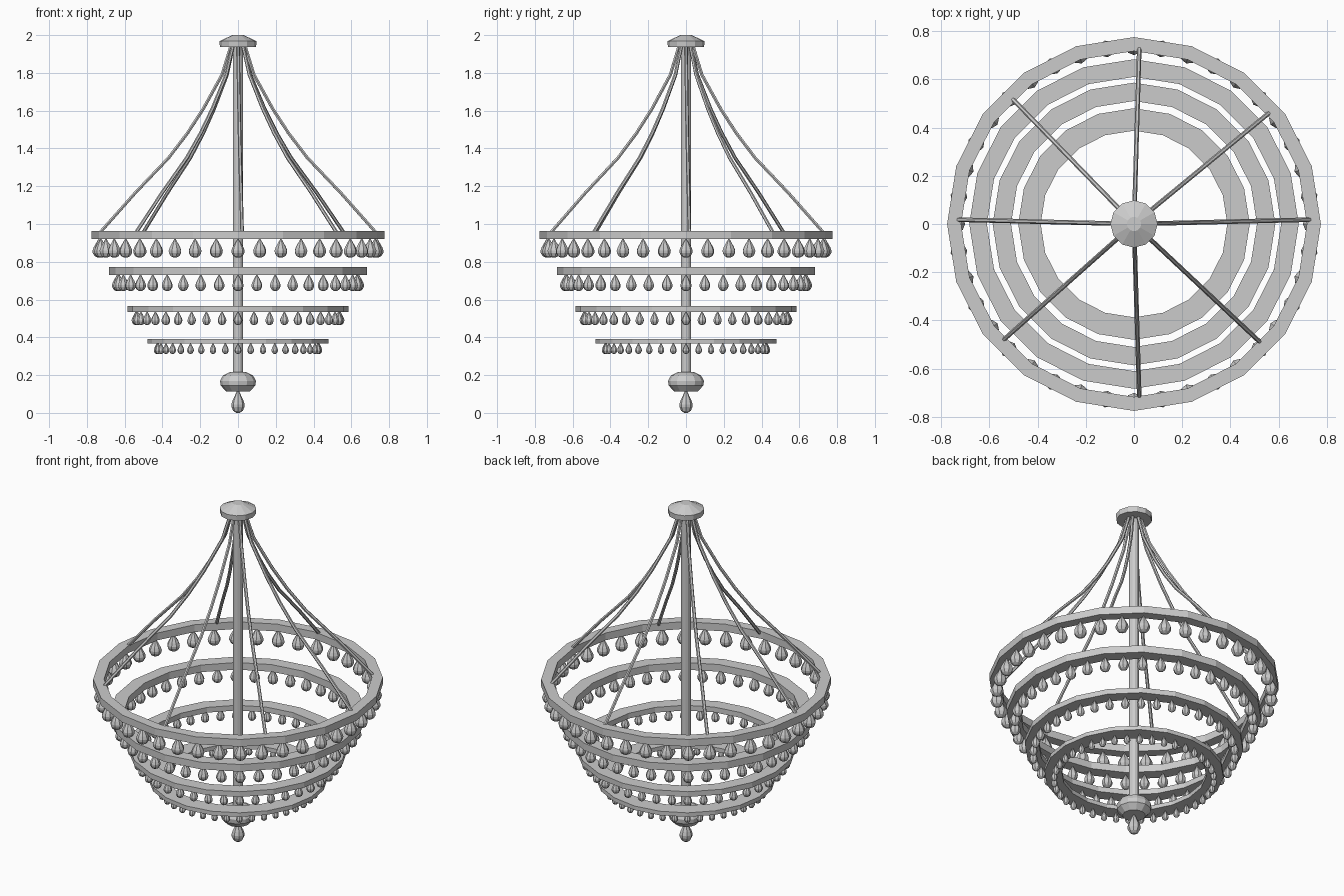
import bpy, math
from mathutils import Vector

if "Cube" in bpy.data.objects:
    bpy.data.objects.remove(bpy.data.objects["Cube"])


def make_object(name, verts, faces):
    me = bpy.data.meshes.new(name)
    me.from_pydata(verts, [], faces)
    me.update()
    ob = bpy.data.objects.new(name, me)
    bpy.context.collection.objects.link(ob)
    return ob


def lathe(profile, n, centre=(0, 0), turn=0.0, closed=False, base=0):
    """Spin (radius, z) points, listed bottom to top, into verts and faces."""
    verts, faces = [], []
    for r, z in profile:
        for i in range(n):
            a = turn + math.tau * i / n
            verts.append((centre[0] + r * math.cos(a), centre[1] + r * math.sin(a), z))
    m = len(profile)
    for j in range(m if closed else m - 1):
        k = (j + 1) % m
        for i in range(n):
            i2 = (i + 1) % n
            faces.append([base + v for v in (j * n + i, j * n + i2, k * n + i2, k * n + i)])
    if not closed:
        faces.append([base + i for i in reversed(range(n))])
        faces.append([base + (m - 1) * n + i for i in range(n)])
    return verts, faces


# Teardrop shape: (radius fraction, height fraction)
DROP = [(0.25, 0), (0.72, 0.09), (0.97, 0.25), (1.0, 0.38),
        (0.82, 0.55), (0.42, 0.80), (0.08, 1.0)]


def drop_profile(radius, z0, z1):
    return [(radius * r, z0 + (z1 - z0) * h) for r, h in DROP]


# Tier: outer radius, inner radius, bottom z, top z, drop circle radius, drop radius, drop tip z
TIERS = [
    (0.775, 0.717, 0.920, 0.963, 0.735, 0.035, 0.822),
    (0.683, 0.610, 0.730, 0.772, 0.638, 0.029, 0.645),
    (0.586, 0.510, 0.535, 0.566, 0.540, 0.023, 0.465),
    (0.480, 0.387, 0.368, 0.392, 0.428, 0.018, 0.312),
]
for t, (ro, ri, zb, zt, rc, rd, ztip) in enumerate(TIERS, 1):
    # flat ring
    make_object(f"ring_{t}", *lathe([(ri, zb), (ro, zb), (ro, zt), (ri, zt)], 20, closed=True))
    # forty hanging drops
    verts, faces = [], []
    for i in range(40):
        a = math.tau * i / 40
        v, f = lathe(drop_profile(rd, ztip, zb + 0.002), 8,
                     (rc * math.cos(a), rc * math.sin(a)), a, base=len(verts))
        verts += v
        faces += f
    make_object(f"crystal_drops_{t}", verts, faces)

# Centre rod, ceiling cap, bottom bulb and finial drop
make_object("centre_rod", *lathe([(0.027, 0.19), (0.027, 1.95)], 12))
make_object("ceiling_cap", *lathe([(0.096, 1.937), (0.098, 1.968), (0.03, 2.0)], 12))
make_object("bottom_bulb", *lathe([(0.062, 0.113), (0.092, 0.145), (0.095, 0.17),
                                   (0.08, 0.197), (0.04, 0.217)], 12))
make_object("finial_drop", *lathe(drop_profile(0.035, 0.0, 0.12), 8))

# Curved support arms: (fraction of reach, z)
ARM = [(0.05, 1.945), (0.115, 1.79), (0.25, 1.61), (0.365, 1.48),
       (0.50, 1.35), (0.74, 1.165), (1.0, 0.95)]
ENDS = [(0.735, 0.018), (0.563, 0.463), (0.022, 0.732), (-0.505, 0.52),
        (-0.735, 0.018), (-0.543, -0.482), (0.022, -0.72), (0.525, -0.492)]
for i, (x, y) in enumerate(ENDS, 1):
    cu = bpy.data.curves.new(f"support_arm_{i}", 'CURVE')
    cu.dimensions = '3D'
    cu.bevel_depth = 0.0095
    cu.bevel_resolution = 1
    cu.use_fill_caps = True
    sp = cu.splines.new('POLY')
    sp.points.add(len(ARM) - 1)
    for p, (f, z) in zip(sp.points, ARM):
        p.co = (x * f, y * f, z, 1)
    sp.use_smooth = False
    ob = bpy.data.objects.new(f"support_arm_{i}", cu)
    bpy.context.collection.objects.link(ob)
